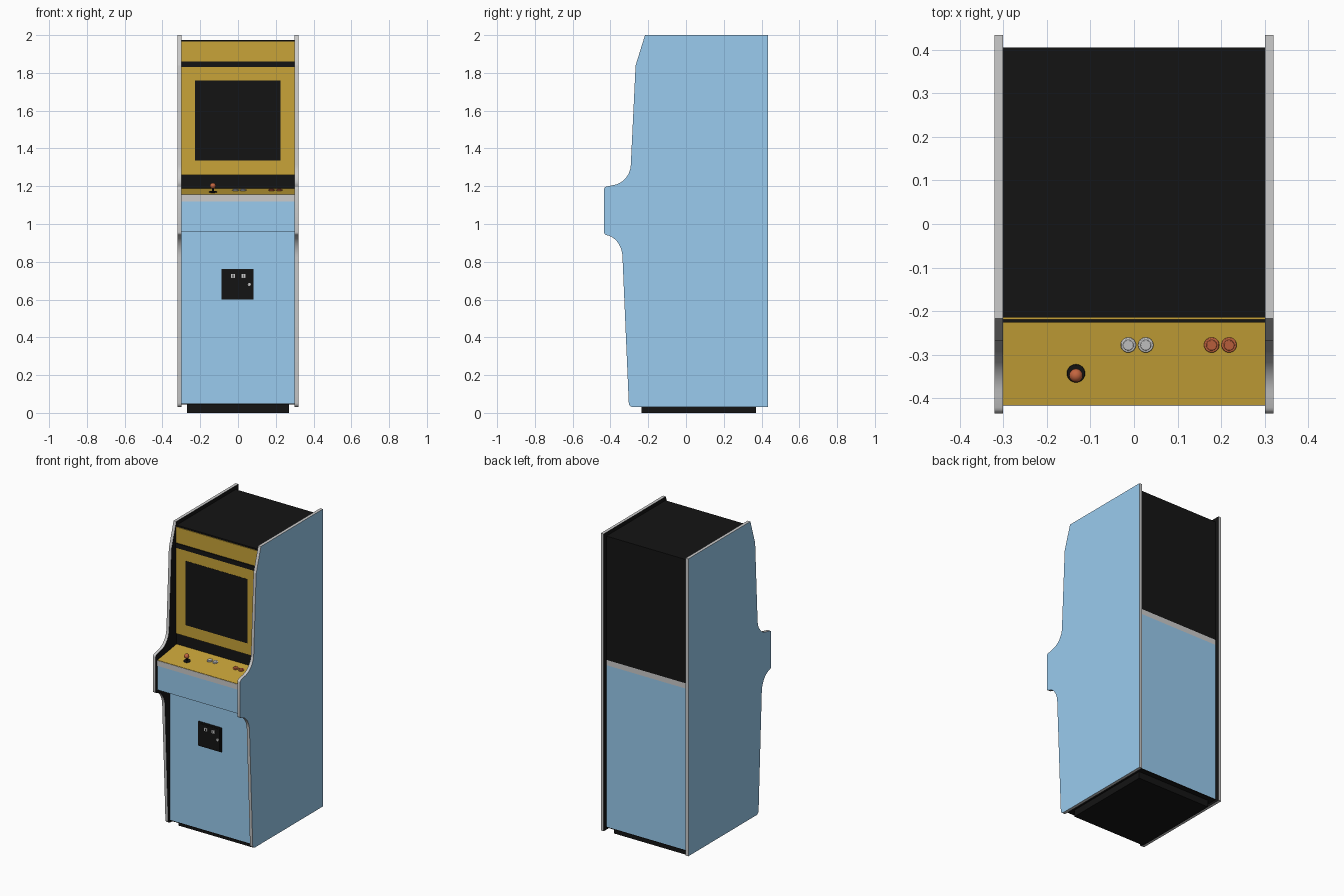
import bpy, bmesh, math
from mathutils import Vector

if "Cube" in bpy.data.objects:
    bpy.data.objects.remove(bpy.data.objects["Cube"])


def material(name, rgb):
    m = bpy.data.materials.new(name)
    m.diffuse_color = (*rgb, 1)
    m.use_nodes = True
    m.node_tree.nodes["Principled BSDF"].inputs["Base Color"].default_value = m.diffuse_color
    return m


BLUE = material("blue", (0.32, 0.60, 0.86))
BLACK = material("black", (0.007, 0.007, 0.007))
YELLOW = material("yellow", (0.58, 0.37, 0.04))
RED = material("red", (0.55, 0.13, 0.05))
GREY = material("grey", (0.8, 0.8, 0.8))


def smooth(ob):
    bpy.ops.object.select_all(action='DESELECT')
    ob.select_set(True)
    bpy.context.view_layer.objects.active = ob
    bpy.ops.object.shade_smooth_by_angle(angle=math.radians(30))


def prism(name, profile, x0, x1, mats):
    """Extrude a (y, z) profile along x."""
    bm = bmesh.new()
    a = [bm.verts.new((x0, y, z)) for y, z in profile]
    b = [bm.verts.new((x1, y, z)) for y, z in profile]
    bm.faces.new(a)
    bm.faces.new(b[::-1])
    n = len(profile)
    for i in range(n):
        j = (i + 1) % n
        bm.faces.new((a[i], b[i], b[j], a[j]))
    bmesh.ops.recalc_face_normals(bm, faces=bm.faces)
    me = bpy.data.meshes.new(name)
    bm.to_mesh(me)
    bm.free()
    ob = bpy.data.objects.new(name, me)
    bpy.context.collection.objects.link(ob)
    for m in mats:
        me.materials.append(m)
    return ob


def box(name, x, y, z, mat, bevel=0):
    ob = prism(name, [(y[0], z[0]), (y[1], z[0]), (y[1], z[1]), (y[0], z[1])], x[0], x[1], [mat])
    if bevel:
        mod = ob.modifiers.new("bevel", 'BEVEL')
        mod.width, mod.segments = bevel, 2
    return ob


def cylinder(name, loc, r, depth, mat, tilt, bevel=0):
    bpy.ops.mesh.primitive_cylinder_add(vertices=32, radius=r, depth=depth, location=loc, rotation=(tilt, 0, 0))
    ob = bpy.context.object
    ob.name = name
    ob.data.materials.append(mat)
    if bevel:
        mod = ob.modifiers.new("bevel", 'BEVEL')
        mod.width, mod.segments = bevel, 2
    smooth(ob)
    return ob


def arc(cy, cz, ry, rz, a0, a1, n):
    steps = [math.radians(a0 + (a1 - a0) * i / n) for i in range(n + 1)]
    return [(cy + ry * math.cos(t), cz + rz * math.sin(t)) for t in steps]


# Side panels: blue outside, black inside, grey edge trim
outline = (
    [(0.433, 0.03)]
    + arc(-0.28, 0.053, 0.023, 0.023, 270, 180, 5)
    + arc(-0.433, 0.82, 0.097, 0.122, 0, 80, 12)
    + arc(-0.418, 0.957, 0.016, 0.016, 245, 180, 4)
    + arc(-0.418, 1.182, 0.016, 0.016, 180, 100, 4)
    + arc(-0.402, 1.318, 0.110, 0.114, -85, 0, 12)
    + arc(-0.242, 1.835, 0.025, 0.025, 177, 163, 3)
    + [(-0.217, 2.0), (0.433, 2.0)]
)
for side, label in ((-1, "left"), (1, "right")):
    panel = prism(label + "_side_panel", outline, side * 0.30, side * 0.32, [GREY, BLUE, BLACK])
    for p in panel.data.polygons:
        if abs(p.normal.x) > 0.9:
            p.material_index = 1 if p.normal.x * side > 0 else 2
    smooth(panel)

# Cabinet body
W = (-0.30, 0.30)
BACK = 0.405
box("plinth", (-0.27, 0.27), (-0.235, 0.37), (0, 0.046), BLACK)
box("base_board", W, (-0.285, BACK), (0.045, 0.05), BLACK)
box("lower_body", W, (-0.285, BACK), (0.05, 1.12), BLUE)
box("control_box", W, (-0.415, -0.285), (0.96, 1.12), BLUE)
box("middle_trim", W, (-0.417, BACK), (1.12, 1.155), GREY)
box("upper_body", W, (-0.214, BACK), (1.155, 1.975), BLACK)

# Marquee, screen surround and screen
box("marquee", W, (-0.219, -0.214), (1.86, 1.965), YELLOW)
box("marquee_retainer", W, (-0.226, -0.214), (1.83, 1.86), BLACK)
box("screen_surround", W, (-0.222, -0.214), (1.26, 1.83), YELLOW)
box("screen", (-0.228, 0.226), (-0.2235, -0.22), (1.335, 1.76), BLACK)

# Sloped control panel
SLOPE = 0.15
TILT = math.atan(SLOPE)


def on_panel(x, y, up=0):
    return Vector((x, y - up * math.sin(TILT), 1.157 + SLOPE * (y + 0.415) + up * math.cos(TILT)))


prism("control_panel", [(-0.415, 1.155), (-0.214, 1.155), (-0.214, on_panel(0, -0.214).z), (-0.415, 1.157)],
      W[0], W[1], [YELLOW])

# Joystick
jx, jy = -0.133, -0.342
cylinder("joystick_base", on_panel(jx, jy, 0.002), 0.021, 0.005, BLACK, TILT, 0.0015)
cylinder("joystick_shaft", on_panel(jx, jy, 0.016), 0.005, 0.03, BLACK, TILT)
bpy.ops.mesh.primitive_uv_sphere_add(segments=24, ring_count=16, radius=0.0155, location=on_panel(jx, jy, 0.035))
ball = bpy.context.object
ball.name = "joystick_ball"
ball.data.materials.append(RED)
smooth(ball)

# Push buttons
for i, (x, mat) in enumerate(((-0.013, GREY), (0.027, GREY), (0.178, RED), (0.218, RED))):
    cylinder(f"button_collar_{i + 1}", on_panel(x, -0.277, 0.002), 0.0175, 0.006, mat, TILT, 0.002)
    cylinder(f"button_cap_{i + 1}", on_panel(x, -0.277, 0.005), 0.012, 0.007, mat, TILT, 0.0015)

# Coin door with return buttons and lock
box("coin_door_frame", (-0.088, 0.082), (-0.293, -0.284), (0.60, 0.762), BLACK, 0.003)
box("coin_door", (-0.078, 0.072), (-0.296, -0.29), (0.61, 0.752), BLACK, 0.002)
for label, x in (("left", -0.026), ("right", 0.028)):
    box(label + "_coin_return", (x - 0.011, x + 0.011), (-0.302, -0.295), (0.715, 0.735), GREY, 0.001)
    box(label + "_coin_slot", (x - 0.002, x + 0.002), (-0.303, -0.30), (0.718, 0.732), BLACK)
cylinder("coin_door_lock", (0.06, -0.298, 0.68), 0.009, 0.008, GREY, math.pi / 2, 0.001)
